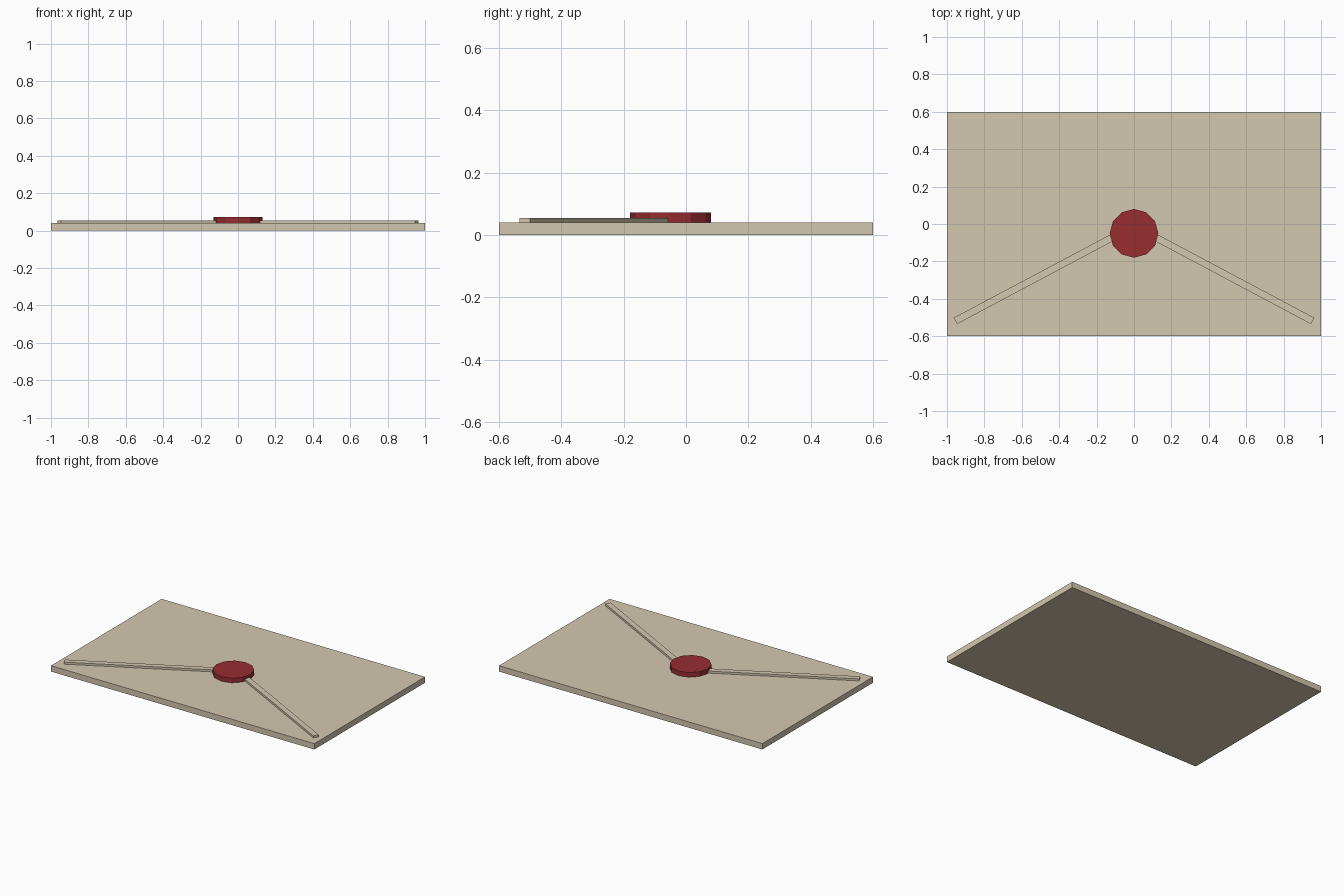
import bpy, math

if "Cube" in bpy.data.objects:
    bpy.data.objects.remove(bpy.data.objects["Cube"])


def material(name, rgb):
    m = bpy.data.materials.new(name)
    m.diffuse_color = (*rgb, 1)
    m.use_nodes = True
    m.node_tree.nodes["Principled BSDF"].inputs["Base Color"].default_value = m.diffuse_color
    return m


paper = material("cream_paper", (0.65, 0.58, 0.43))
wax = material("red_wax", (0.31, 0.026, 0.03))


def box(name, center, size, angle=0.0):
    bpy.ops.mesh.primitive_cube_add(size=1, location=center, rotation=(0, 0, angle))
    ob = bpy.context.object
    ob.name = name
    ob.scale = size
    ob.data.materials.append(paper)
    return ob


# Flat envelope body
box("envelope_body", (0, 0, 0.02), (2, 1.2, 0.04))

# Flap fold ridges running from the seal to the front corners
outer, inner = (0.955, -0.518), (0.05, -0.037)
dx, dy = outer[0] - inner[0], outer[1] - inner[1]
for side, label in ((-1, "left"), (1, "right")):
    box(f"flap_fold_{label}",
        (side * (outer[0] + inner[0]) / 2, (outer[1] + inner[1]) / 2, 0.0465),
        (math.hypot(dx, dy), 0.038, 0.015),
        side * math.atan2(dy, dx))

# Twelve-sided wax seal
bpy.ops.mesh.primitive_cylinder_add(vertices=12, radius=0.13, depth=0.034,
                                    location=(0, -0.05, 0.055))
seal = bpy.context.object
seal.name = "wax_seal"
seal.data.materials.append(wax)
